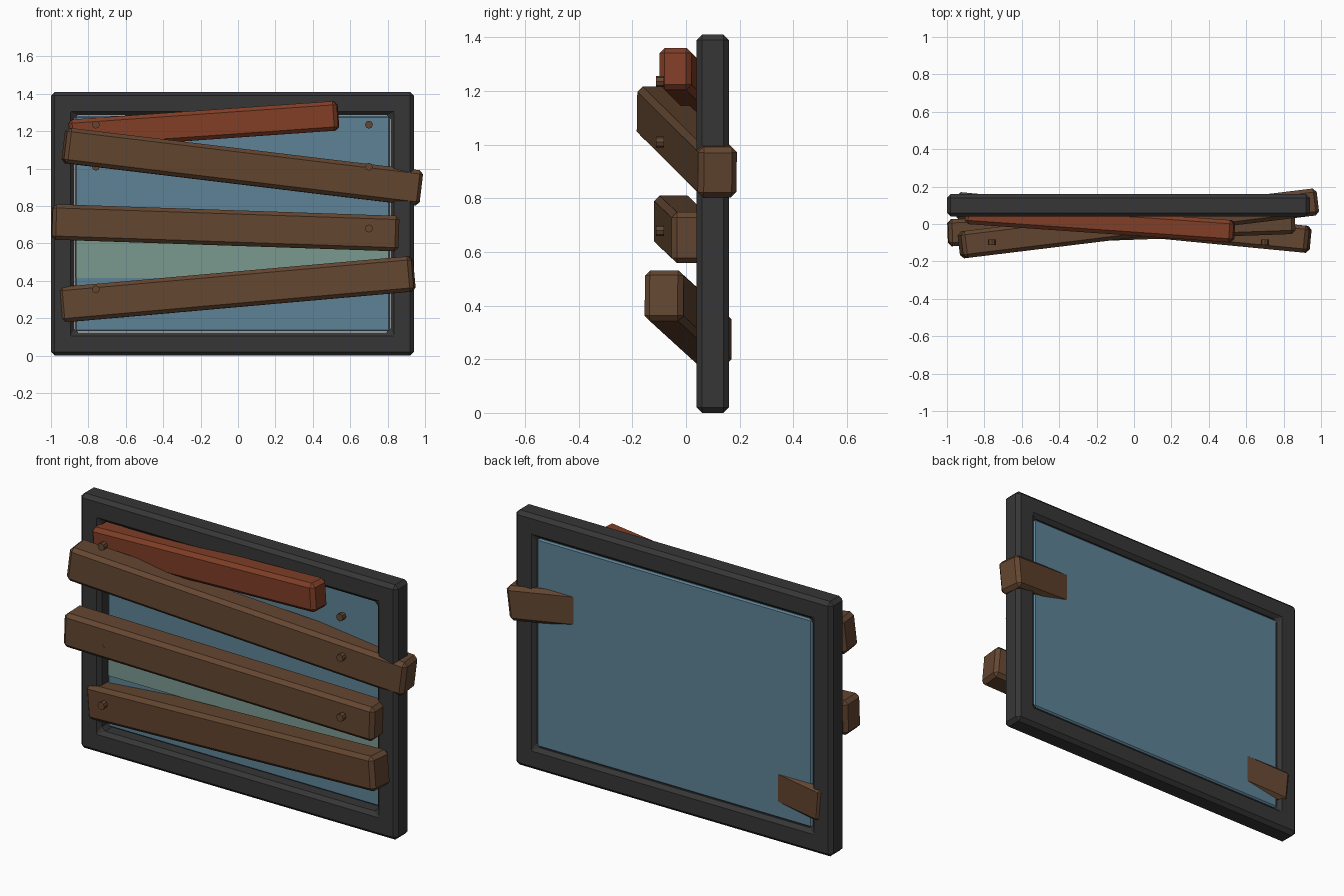
import bpy, bmesh, math
from mathutils import Euler

if "Cube" in bpy.data.objects:
    bpy.data.objects.remove(bpy.data.objects["Cube"])


def mat(name, r, g, b):
    m = bpy.data.materials.new(name)
    m.diffuse_color = (r, g, b, 1)
    m.use_nodes = True
    m.node_tree.nodes["Principled BSDF"].inputs["Base Color"].default_value = m.diffuse_color
    return m


DARK = mat("dark_grey", 0.037, 0.037, 0.038)
WOOD = mat("brown_wood", 0.125, 0.061, 0.030)
RED = mat("red_wood", 0.215, 0.048, 0.020)
GLASS = mat("blue_glass", 0.112, 0.225, 0.310)
PALE = mat("pale_green_glass", 0.195, 0.320, 0.280)


def finish(bm, name, material, bevel=0.0):
    bmesh.ops.recalc_face_normals(bm, faces=bm.faces[:])
    me = bpy.data.meshes.new(name)
    bm.to_mesh(me)
    bm.free()
    ob = bpy.data.objects.new(name, me)
    bpy.context.collection.objects.link(ob)
    me.materials.append(material)
    if bevel:
        mod = ob.modifiers.new("chamfer", 'BEVEL')
        mod.width, mod.segments = bevel, 1
        mod.limit_method, mod.angle_limit = 'ANGLE', math.radians(40)
    return ob


def box(name, material, centre, size, bevel=0.0, slope_y=0.0, slope_z=0.0):
    """Box whose long x axis drifts by slope_y and slope_z per unit of x."""
    bm = bmesh.new()
    bmesh.ops.create_cube(bm, size=1)
    bmesh.ops.scale(bm, vec=size, verts=bm.verts)
    ob = finish(bm, name, material, bevel)
    ob.location = centre
    ob.rotation_euler = Euler((0, -math.atan(slope_z), math.atan(slope_y)))
    return ob


# Window frame: four-cornered ring with chamfered edges
X0, X1, Z1 = -1.0, 0.94, 1.41
bm = bmesh.new()
loops = []
for d, y in ((0, 0.04), (0, 0.16), (0.125, 0.16), (0.125, 0.04)):
    loops.append([bm.verts.new(p) for p in (
        (X0 + d, y, d), (X1 - d, y, d), (X1 - d, y, Z1 - d), (X0 + d, y, Z1 - d))])
for i in range(4):
    a, b = loops[i], loops[(i + 1) % 4]
    for j in range(4):
        k = (j + 1) % 4
        bm.faces.new((a[j], a[k], b[k], b[j]))
finish(bm, "window_frame", DARK, 0.02)

# Glass pane and the pale band across its front
box("glass_pane", GLASS, (-0.03, 0.125, 0.705), (1.685, 0.04, 1.152), 0.008)
box("pale_band", PALE, (-0.03, 0.102, 0.555), (1.67, 0.006, 0.28))

# Crooked boards: material, centre, size, slope in y, slope in z
boards = [
    ("top_board", RED, (-0.182, 0.010, 1.233), (1.44, 0.12, 0.158), -0.070, 0.070),
    ("upper_board", WOOD, (0.023, 0.003, 1.010), (1.93, 0.145, 0.19), 0.122, -0.120),
    ("middle_board", WOOD, (-0.068, -0.014, 0.684), (1.855, 0.145, 0.19), 0.036, -0.034),
    ("lower_board", WOOD, (-0.004, 0.008, 0.355), (1.90, 0.145, 0.19), -0.097, 0.088),
]
for name, m, c, s, sy, sz in boards:
    box(name, m, c, s, 0.02, sy, sz)

# Eight-sided nail heads, a pair per board
for z in (1.235, 1.01, 0.68, 0.355):
    for x in (-0.76, 0.70):
        bm = bmesh.new()
        bmesh.ops.create_cone(bm, cap_ends=True, segments=8, radius1=0.021,
                              radius2=0.021, depth=0.03)
        ob = finish(bm, "nail", WOOD)
        ob.location = (x, -0.097, z)
        ob.rotation_euler = (math.pi / 2, 0, 0)
